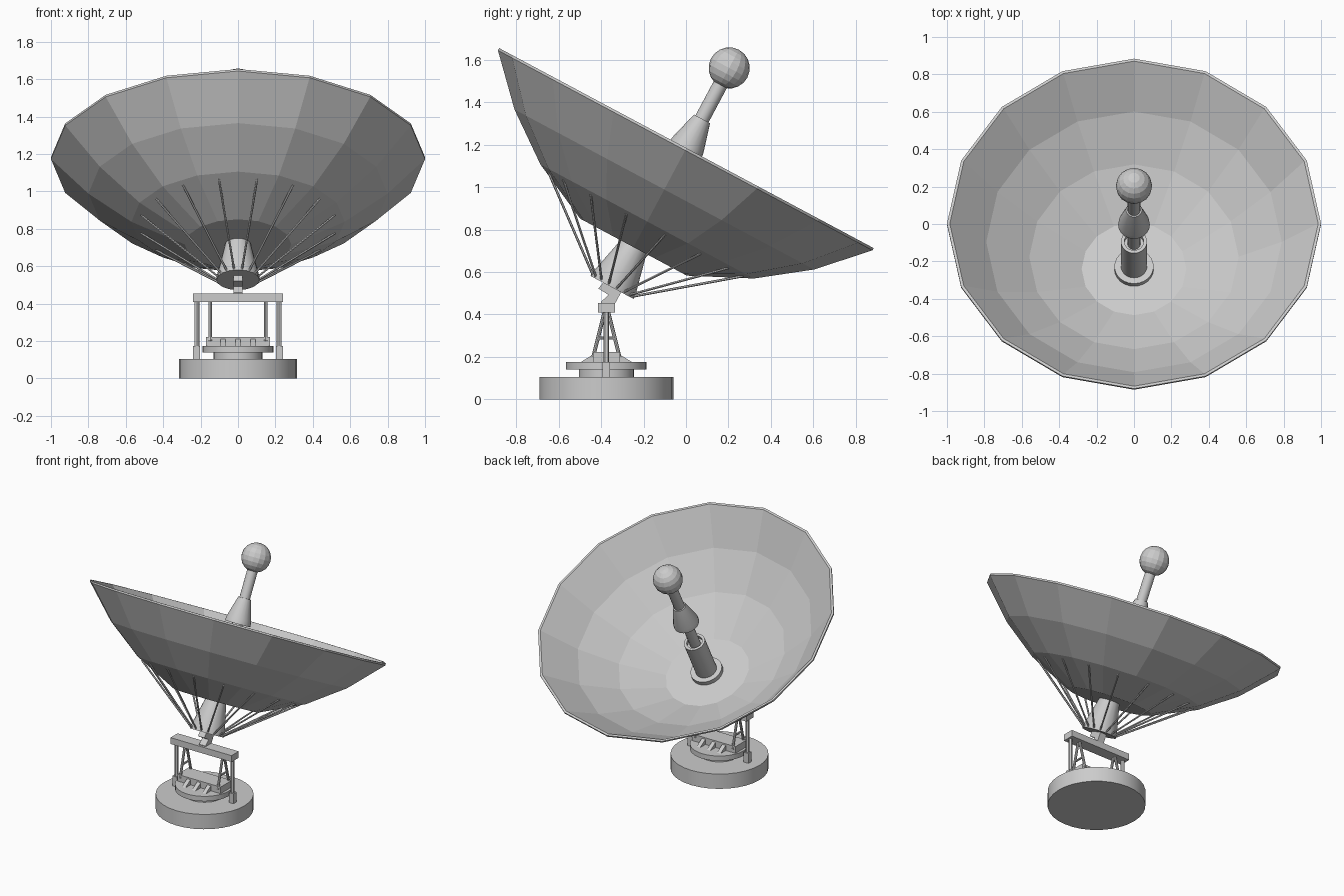
import bpy, bmesh, math
from mathutils import Vector, Matrix

if "Cube" in bpy.data.objects:
    bpy.data.objects.remove(bpy.data.objects["Cube"])

TILT = Matrix.Translation((0, 0, 1.18)) @ Matrix.Rotation(math.radians(-28.1), 4, 'X')
CY = -0.375  # y of the pedestal axis


def finish(name, bm, smooth=False, matrix=None):
    bmesh.ops.recalc_face_normals(bm, faces=bm.faces)
    me = bpy.data.meshes.new(name)
    if matrix:
        bm.transform(matrix)
    bm.to_mesh(me)
    bm.free()
    ob = bpy.data.objects.new(name, me)
    bpy.context.collection.objects.link(ob)
    if smooth:
        bpy.ops.object.select_all(action='DESELECT')
        ob.select_set(True)
        bpy.context.view_layer.objects.active = ob
        bpy.ops.object.shade_smooth_by_angle(angle=math.radians(30))
    return ob


def lathe(name, profile, n, matrix, smooth=False):
    """Spin (radius, height) points around local z; radius 0 makes a pole."""
    bm = bmesh.new()
    rings = []
    for r, h in profile:
        count = 1 if r == 0 else n
        rings.append([bm.verts.new((r * math.cos(math.tau * i / n), r * math.sin(math.tau * i / n), h))
                      for i in range(count)])
    for a, b in zip(rings, rings[1:]):
        for i in range(n):
            j = (i + 1) % n
            quad = [a[i % len(a)], a[j % len(a)], b[j % len(b)], b[i % len(b)]]
            bm.faces.new(list(dict.fromkeys(quad)))
    return finish(name, bm, smooth, matrix)


def box(name, x, y, z):
    bm = bmesh.new()
    bmesh.ops.create_cube(bm, size=1)
    for v in bm.verts:
        v.co = [lo + (c + 0.5) * (hi - lo) for c, (lo, hi) in zip(v.co, (x, y, z))]
    return finish(name, bm)


def rod(name, a, b, r, n=8, matrix=None):
    a, b = Vector(a), Vector(b)
    bm = bmesh.new()
    m = Matrix.Translation((a + b) / 2) @ (b - a).to_track_quat('Z', 'Y').to_matrix().to_4x4()
    bmesh.ops.create_cone(bm, cap_ends=True, segments=n, radius1=r, radius2=r,
                          depth=(b - a).length, matrix=m)
    return finish(name, bm, n > 6, matrix)


def prism(name, yz, x0, x1):
    """Extrude a side-view outline along x."""
    bm = bmesh.new()
    f = bm.faces.new([bm.verts.new((x0, y, z)) for y, z in yz])
    ext = bmesh.ops.extrude_face_region(bm, geom=[f], use_keep_orig=True)
    new = [e for e in ext['geom'] if isinstance(e, bmesh.types.BMVert)]
    bmesh.ops.translate(bm, verts=new, vec=(x1 - x0, 0, 0))
    return finish(name, bm)


# Dish shell: 16-sided bowl with a thin rim
outer = [(0, -.525), (.285, -.525), (.57, -.388), (.80, -.217), (1.0, -.008)]
inner = [(1.0, .004), (.985, .004), (.79, -.203), (.56, -.372), (.28, -.51), (0, -.51)]
lathe("dish", outer + inner, 16, TILT)

# Rear hub, flared towards its end plate
lathe("rear_hub", [(0, -.74), (.115, -.74), (.115, -.722), (.068, -.52), (0, -.52)], 16, TILT, True)

# Support rods between the hub plate and the back of the dish
for i in range(16):
    a = math.tau * (i + .5) / 16
    c, s = math.cos(a), math.sin(a)
    rod(f"dish_strut_{i}", (.11 * c, .11 * s, -.73), (.53 * c, .53 * s, -.402), .006, 6, TILT)

# Feed mast: flange, tube, neck and horn
lathe("mast_flange", [(0, -.52), (.105, -.52), (.105, -.48), (0, -.48)], 24, TILT, True)
lathe("mast_tube", [(0, -.5), (.07, -.5), (.07, -.2), (.052, -.2), (.052, -.225), (0, -.225)],
      24, TILT, True)
lathe("mast_neck", [(0, -.24), (.035, -.24), (.035, .38), (0, .38)], 16, TILT, True)
lathe("feed_horn", [(0, -.01), (.085, -.01), (.082, .02), (.043, .16), (0, .16)], 20, TILT, True)

# Receiver ball
bm = bmesh.new()
bmesh.ops.create_uvsphere(bm, u_segments=16, v_segments=10, radius=.097,
                          matrix=Matrix.Translation((0, 0, .432)))
finish("receiver_ball", bm, False, TILT)

# Round base and turntable
for name, r, z0, z1 in (("base", .315, 0, .105), ("turntable_neck", .13, .1, .14),
                        ("turntable", .19, .14, .175)):
    lathe(name, [(0, z0), (r, z0), (r, z1), (0, z1)], 32, Matrix.Translation((0, CY, 0)), True)

# Bearing block with gusset wedges front and back
box("bearing_block", (-.17, .17), (CY - .063, CY + .063), (.172, .222))
for i, x in enumerate((-.08, 0, .08)):
    for side in (-1, 1):
        prism(f"gusset_{i}_{side}", [(CY + side * .06, .173), (CY + side * .125, .173),
                                     (CY + side * .06, .213)], x - .014, x + .014)

# Side posts with feet, and A-frame legs
for s in (-1, 1):
    box("post_foot", sorted((s * .203, s * .24)), (CY - .018, CY + .018), (.1, .175))
    rod("side_post", (s * .22, CY, .17), (s * .22, CY, .415), .013, 12)
    for d in (-1, 1):
        rod("a_frame_leg", (s * .148, CY + d * .062, .2), (s * .148, CY + d * .008, .415), .009)
    rod("a_frame_tie", (s * .148, CY - .042, .288), (s * .148, CY + .042, .288), .007)

# Top beam and the angled bracket that carries the hub
box("top_beam", (-.24, .24), (CY - .04, CY + .04), (.41, .455))
prism("hub_bracket", [(-.40, .45), (-.40, .46), (-.365, .492), (-.413, .522), (-.39, .55),
                      (-.305, .505), (-.335, .45)], -.025, .025)
